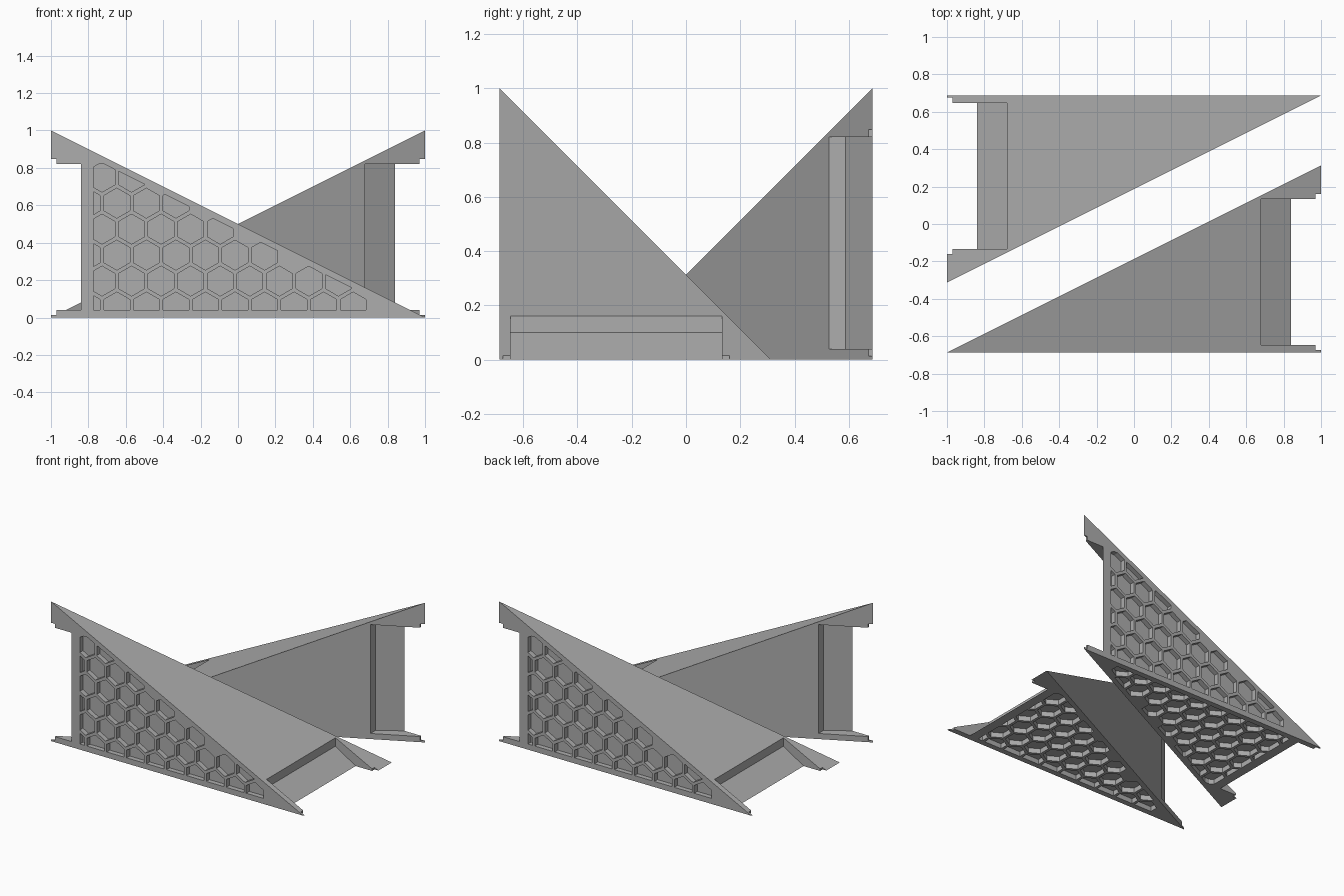
import bpy, bmesh, math
from mathutils import Matrix, Vector

cube = bpy.data.objects.get("Cube")
if cube:
    bpy.data.objects.remove(cube, do_unlink=True)

grey = bpy.data.materials.new("plain_grey")
grey.use_nodes = True
colour = (0.42, 0.42, 0.42, 1)
grey.diffuse_color = colour
grey.node_tree.nodes["Principled BSDF"].inputs["Base Color"].default_value = colour

# Half turn that swaps the upright side with the base side
SWAP = Matrix(((-1, 0, 0, 0), (0, 0, 1, 0), (0, 1, 0, 0), (0, 0, 0, 1)))


def add_object(name, bm):
    bmesh.ops.recalc_face_normals(bm, faces=bm.faces)
    mesh = bpy.data.meshes.new(name)
    bm.to_mesh(mesh)
    bm.free()
    mesh.materials.append(grey)
    obj = bpy.data.objects.new(name, mesh)
    bpy.context.scene.collection.objects.link(obj)
    return obj


def prisms(name, outlines, low, high, upright):
    """Extrude outlines along z, or along y when upright."""
    bm = bmesh.new()
    for outline in outlines:
        rings = []
        for d in (low, high):
            rings.append([bm.verts.new((a, d, b) if upright else (a, b, d))
                          for a, b in outline])
        bm.faces.new(rings[0])
        bm.faces.new(rings[1])
        n = len(outline)
        for i in range(n):
            j = (i + 1) % n
            bm.faces.new((rings[0][i], rings[0][j], rings[1][j], rings[1][i]))
    obj = add_object(name, bm)
    obj.hide_render = True
    return obj


def clip(poly, normal, limit):
    """Keep the part of a polygon where normal . p <= limit."""
    out = []
    for i, p in enumerate(poly):
        q = poly[(i + 1) % len(poly)]
        dp, dq = normal.dot(p) - limit, normal.dot(q) - limit
        if dp <= 0:
            out.append(p)
        if dp * dq < 0:
            out.append(p.lerp(q, dp / (dp - dq)))
    return out


# Honeycomb cells trimmed to the triangular panel
def honeycomb():
    pitch, radius = 0.158, 0.08
    cells = []
    for row in range(6):
        z = 0.056 + row * pitch * math.sqrt(3) / 2 * 1.015
        for col in range(10):
            x = (-0.727 if row % 2 else -0.806) + col * pitch
            if z + x / 2 > 0.47 or x > 0.7:
                continue
            cell = [Vector((x + radius * math.sin(k * math.pi / 3),
                            z + radius * math.cos(k * math.pi / 3))) for k in range(6)]
            cell = clip(cell, Vector((-1, 0)), 0.772)
            cell = clip(cell, Vector((0, -1)), -0.04)
            cell = clip(cell, Vector((0, 1)), 0.82)
            cell = clip(cell, Vector((0.5, 1)), 0.463)
            if len(cell) > 2:
                cells.append(cell)
    return cells


# Solid wedge: upright triangle, base triangle and two sloping sides
bm = bmesh.new()
for co in ((-1, 0, 0), (1, 0, 0), (-1, 0, 1), (1, 1, 0)):
    bm.verts.new(co)
bmesh.ops.convex_hull(bm, input=bm.verts)
front_wedge = add_object("front_wedge", bm)

# Cutters: stepped end recess, wider mouth, honeycomb pockets
recess = [(-0.68, 0.4), (-0.68, 0.1), (-0.84, 0), (-1, -0.1), (-1.2, -0.1), (-1.2, 0.4)]
mouth = [(-0.97, 0.4), (-0.97, -0.2), (-1.3, -0.2), (-1.3, 0.4)]
cutters = []
for side in ("upright", "base"):
    group = [prisms(side + "_recess_cutter", [recess], 0.04, 0.82, False),
             prisms(side + "_mouth_cutter", [mouth], 0.0125, 0.848, False),
             prisms(side + "_honeycomb_cutter", honeycomb(), -0.1, 0.035, True)]
    for cutter in group:
        if side == "base":
            cutter.data.transform(SWAP)
        mod = front_wedge.modifiers.new(cutter.name, "BOOLEAN")
        mod.operation = "DIFFERENCE"
        mod.solver = "EXACT"
        mod.object = cutter
    cutters += group

# Bake the cuts and drop the cutters
bpy.context.view_layer.update()
graph = bpy.context.evaluated_depsgraph_get()
baked = bpy.data.meshes.new_from_object(front_wedge.evaluated_get(graph))
front_wedge.modifiers.clear()
front_wedge.data = baked
for cutter in cutters:
    bpy.data.objects.remove(cutter, do_unlink=True)
baked.transform(Matrix.Translation((0, -0.6875, 0)))

# Matching wedge turned half way round
back_wedge = front_wedge.copy()
back_wedge.data = baked.copy()
back_wedge.name = "back_wedge"
back_wedge.data.transform(Matrix.Rotation(math.pi, 4, "Z"))
bpy.context.scene.collection.objects.link(back_wedge)
